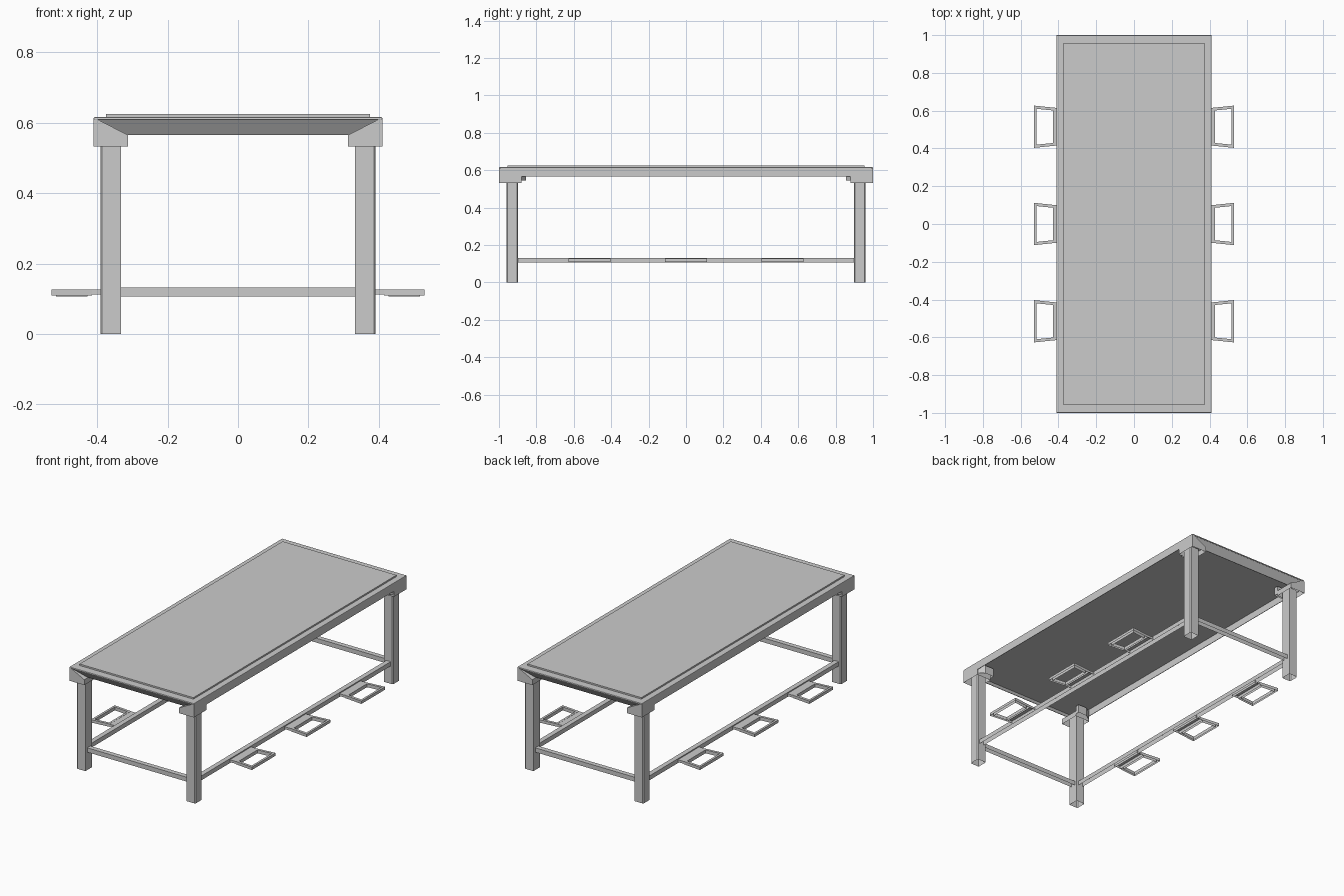
import bpy, bmesh
from mathutils import Vector

if "Cube" in bpy.data.objects:
    bpy.data.objects.remove(bpy.data.objects["Cube"])

grey = bpy.data.materials.new("plain grey")
grey.use_nodes = True
colour = (0.6, 0.6, 0.6, 1)
grey.diffuse_color = colour
grey.node_tree.nodes["Principled BSDF"].inputs["Base Color"].default_value = colour


def finish(name, bm, bevel=0):
    bmesh.ops.recalc_face_normals(bm, faces=bm.faces)
    mesh = bpy.data.meshes.new(name)
    bm.to_mesh(mesh)
    bm.free()
    mesh.materials.append(grey)
    obj = bpy.data.objects.new(name, mesh)
    bpy.context.collection.objects.link(obj)
    if bevel:
        mod = obj.modifiers.new("Edge", "BEVEL")
        mod.width, mod.segments = bevel, 2


def prism(name, points, depth, bevel=0, hollow=False):
    """Extrude a flat outline; a hollow part is a shell open underneath."""
    bm = bmesh.new()
    face = bm.faces.new([bm.verts.new(p) for p in points])
    new = bmesh.ops.extrude_face_region(bm, geom=[face], use_keep_orig=True)["geom"]
    moved = [v for v in new if isinstance(v, bmesh.types.BMVert)]
    bmesh.ops.translate(bm, verts=moved, vec=Vector(depth))
    bmesh.ops.recalc_face_normals(bm, faces=bm.faces)
    if hollow:
        low = min(v.co.z for v in bm.verts)
        bottom = [f for f in bm.faces if all(v.co.z < low + 0.001 for v in f.verts)]
        bmesh.ops.delete(bm, geom=bottom, context="FACES")
    finish(name, bm, bevel)


def box(name, x, y, z, bevel=0, hollow=False):
    x, y = sorted(x), sorted(y)
    outline = [(x[0], y[0], z[0]), (x[1], y[0], z[0]), (x[1], y[1], z[0]), (x[0], y[1], z[0])]
    prism(name, outline, (0, 0, z[1] - z[0]), bevel, hollow)


# Table slab with thin side aprons and undercut end aprons
box("table_slab", (-0.41, 0.41), (-1, 1), (0.608, 0.616), 0.003)
box("table_top_panel", (-0.375, 0.375), (-0.955, 0.955), (0.612, 0.625))
for s in (-1, 1):
    box("side_apron_" + ("left" if s > 0 else "right"), (s * 0.407, s * 0.41), (-0.99, 0.99), (0.566, 0.612))
    apron = [(0.997, 0.609), (0.967, 0.566), (0.964, 0.566), (0.994, 0.609)]
    prism("end_apron_" + ("back" if s > 0 else "front"), [(-0.4, s * y, z) for y, z in apron], (0.8, 0, 0))

# Corner blocks, braces and legs
for sx in (-1, 1):
    for sy in (-1, 1):
        side = ("left" if sx > 0 else "right") + ("_front" if sy < 0 else "_back")
        block = [(0.41, 0.533), (0.312, 0.533), (0.312, 0.565), (0.4, 0.61), (0.41, 0.61)]
        prism("corner_block_" + side, [(sx * x, sy, z) for x, z in block], (0, -sy * 0.12, 0), hollow=True)
        brace = [(0.405, 0.88), (0.37, 0.855), (0.312, 0.855), (0.312, 0.88)]
        prism("corner_brace_" + side, [(sx * x, sy * y, 0.545) for x, y in brace], (0, 0, 0.05), hollow=True)
        leg = [(0.333, 0.898), (0.386, 0.898), (0.391, 0.903), (0.391, 0.955), (0.386, 0.96), (0.333, 0.96)]
        prism("leg_" + side, [(sx * x, sy * y, 0) for x, y in leg], (0, 0, 0.56), hollow=True)

# Lower rails
for s in (-1, 1):
    box("end_rail_" + ("back" if s > 0 else "front"), (-0.335, 0.335), (s * 0.913, s * 0.942),
        (0.106, 0.132), hollow=True)
    box("side_rail_" + ("left" if s > 0 else "right"), (s * 0.348, s * 0.377), (-0.9, 0.9),
        (0.106, 0.132), hollow=True)

# Open footrest frames, each joined to its rail by a flat plate
for s in (-1, 1):
    for i, cy in enumerate((-0.515, 0, 0.515)):
        label = ("left_" if s > 0 else "right_") + str(i + 1)
        box("footrest_plate_" + label, (s * 0.37, s * 0.42), (cy - 0.1, cy + 0.1), (0.112, 0.126), hollow=True)
        outer = [(0.415, -0.1), (0.53, -0.112), (0.53, 0.112), (0.415, 0.1)]
        inner = [(0.428, -0.086), (0.517, -0.095), (0.517, 0.095), (0.428, 0.086)]
        bm = bmesh.new()
        rings = [[bm.verts.new((s * x, cy + y, z)) for x, y in loop]
                 for loop, z in ((outer, 0.11), (outer, 0.127), (inner, 0.127), (inner, 0.107))]
        for a, b in zip(rings, rings[1:]):
            for k in range(4):
                n = (k + 1) % 4
                bm.faces.new((a[k], a[n], b[n], b[k]))
        finish("footrest_frame_" + label, bm)
